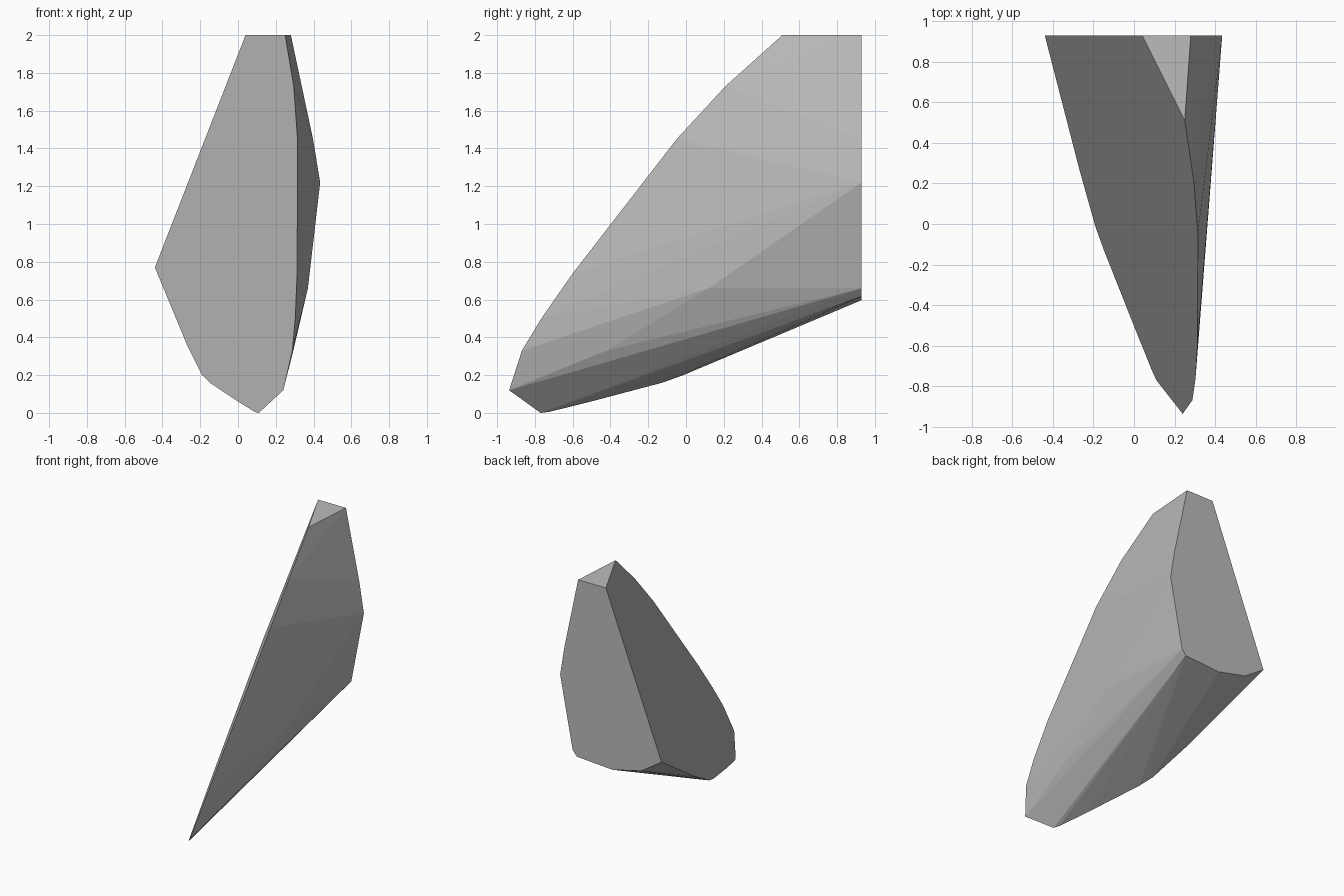
import bpy
import bmesh
import math

if "Cube" in bpy.data.objects:
    bpy.data.objects.remove(bpy.data.objects["Cube"])

# Outline of the flat slanted front face, as (x, z)
FRONT = [(0.04, 2.0), (0.25, 2.0), (0.295, 1.73), (0.315, 1.45), (0.313, 0.74),
         (0.303, 0.50), (0.288, 0.33), (0.24, 0.12), (0.11, 0.0), (0.09, 0.005),
         (0.0, 0.06), (-0.15, 0.16), (-0.19, 0.20), (-0.27, 0.36), (-0.44, 0.77)]

# Outline of the vertical back face, as (x, z)
BACK_Y = 0.93
BACK = [(0.28, 2.0), (0.397, 1.45), (0.435, 1.22), (0.327, 0.66),
        (0.29, 0.617), (-0.016, 0.597), (-0.266, 0.655)]

# Corners on the right flank between the two faces
FLANK = [(0.37, 0.12, 0.66), (0.293, -0.42, 0.33)]


def front_y(x, z):
    """Depth of the slanted front plane."""
    return min(BACK_Y, -0.55 - 2.0 * x + 0.78 * z)


points = [(x, front_y(x, z), z) for x, z in FRONT]
points += [(x, BACK_Y, z) for x, z in BACK]
points += FLANK

# Wrap the corners in a convex shard and merge coplanar triangles
bm = bmesh.new()
for p in points:
    bm.verts.new(p)
hull = bmesh.ops.convex_hull(bm, input=bm.verts[:])
loose = [v for v in bm.verts if not v.link_faces]
bmesh.ops.delete(bm, geom=loose, context='VERTS')
bmesh.ops.dissolve_limit(bm, angle_limit=math.radians(0.8),
                         verts=bm.verts[:], edges=bm.edges[:])
bmesh.ops.recalc_face_normals(bm, faces=bm.faces[:])

mesh = bpy.data.meshes.new("rock_shard")
bm.to_mesh(mesh)
bm.free()

# Single stone colour, flat facets
stone = bpy.data.materials.new("stone_grey")
stone.diffuse_color = (0.5, 0.5, 0.5, 1.0)
stone.use_nodes = True
stone.node_tree.nodes["Principled BSDF"].inputs["Base Color"].default_value = stone.diffuse_color
mesh.materials.append(stone)

shard = bpy.data.objects.new("rock_shard", mesh)
bpy.context.collection.objects.link(shard)
